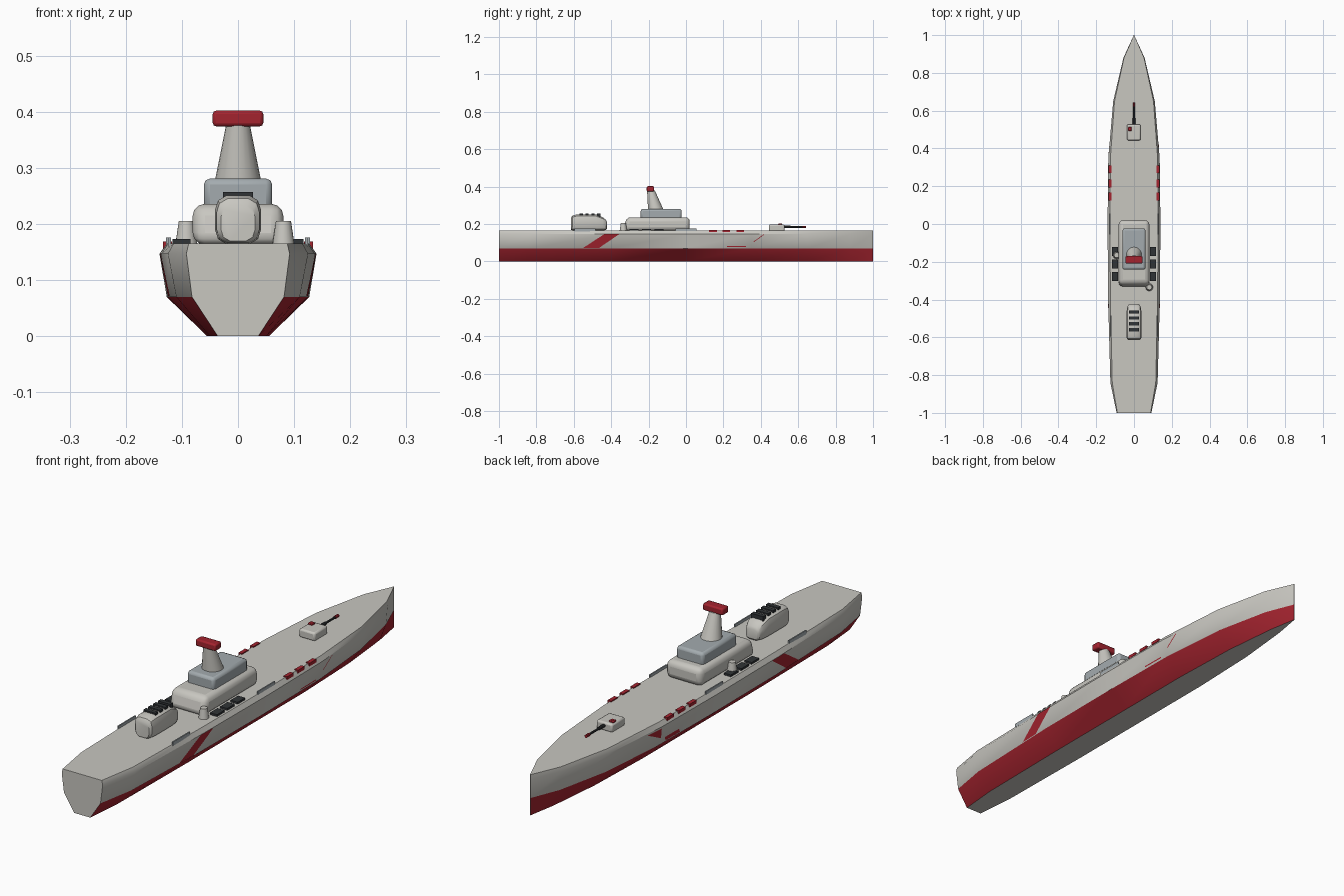
import bpy, bmesh, math
from mathutils import Vector

if "Cube" in bpy.data.objects:
    bpy.data.objects.remove(bpy.data.objects["Cube"])


def material(name, rgb):
    m = bpy.data.materials.new(name)
    m.diffuse_color = (*rgb, 1)
    m.use_nodes = True
    m.node_tree.nodes["Principled BSDF"].inputs["Base Color"].default_value = m.diffuse_color
    return m


GREY = material("light grey", (0.58, 0.57, 0.53))
RED = material("deep red", (0.37, 0.017, 0.028))
BLUE = material("blue grey", (0.37, 0.41, 0.43))
DARK = material("charcoal", (0.03, 0.034, 0.037))


def finish(name, bm, mat, bevel=0, segments=2, smooth=True):
    bmesh.ops.recalc_face_normals(bm, faces=bm.faces)
    me = bpy.data.meshes.new(name)
    bm.to_mesh(me)
    bm.free()
    me.materials.append(mat)
    ob = bpy.data.objects.new(name, me)
    bpy.context.collection.objects.link(ob)
    if bevel:
        mod = ob.modifiers.new("bevel", "BEVEL")
        mod.width, mod.segments = bevel, segments
    if smooth:
        bpy.ops.object.select_all(action='DESELECT')
        ob.select_set(True)
        bpy.context.view_layer.objects.active = ob
        bpy.ops.object.shade_smooth_by_angle(angle=math.radians(35))
    return ob


def box(name, lo, hi, mat, bevel=0, segments=2, rear_slope=0):
    bm = bmesh.new()
    bmesh.ops.create_cube(bm, size=1)
    for v in bm.verts:
        v.co = Vector([(a + b) / 2 + c * (b - a) for a, b, c in zip(lo, hi, v.co)])
        if v.co.z > (lo[2] + hi[2]) / 2 and v.co.y < (lo[1] + hi[1]) / 2:
            v.co.y += rear_slope
    return finish(name, bm, mat, bevel, segments, bool(bevel))


def loft(rings):
    bm = bmesh.new()
    rows = [[bm.verts.new(p) for p in r] for r in rings]
    n = len(rows[0])
    for a, b in zip(rows, rows[1:]):
        for i in range(n):
            j = (i + 1) % n
            bm.faces.new((a[i], a[j], b[j], b[i]))
    bm.faces.new(rows[0])
    bm.faces.new(rows[-1])
    return bm


def circle(x, y, z, r, n=20):
    return [(x + r * math.cos(2 * math.pi * i / n),
             y + r * math.sin(2 * math.pi * i / n), z) for i in range(n)]


# Hull: y, then half widths at keel, chine, knuckle and deck
LEVELS = (0, 0.07, 0.147, 0.165)
STATIONS = [
    (-1.0, 0.036, 0.082, 0.092, 0.088),
    (-0.84, 0.050, 0.110, 0.125, 0.115),
    (-0.4, 0.055, 0.125, 0.137, 0.125),
    (0.0, 0.055, 0.127, 0.140, 0.127),
    (0.35, 0.055, 0.123, 0.136, 0.125),
    (0.65, 0.045, 0.098, 0.110, 0.103),
    (0.88, 0.022, 0.049, 0.056, 0.053),
    (1.0, 0.001, 0.001, 0.001, 0.001)]
rings = []
for y, *ws in STATIONS:
    side = [(w, y, z) for w, z in zip(ws, LEVELS)]
    rings.append(side + [(-x, yy, z) for x, yy, z in reversed(side)])
hull = finish("hull", loft(rings), GREY)
hull.data.materials.append(RED)
for p in hull.data.polygons:
    if p.center.z < 0.07 and abs(p.normal.z) < 0.95 and abs(p.normal.y) < 0.9:
        p.material_index = 1


def side_x(y, z):
    """Half width of the hull side between chine and knuckle."""
    for a, b in zip(STATIONS, STATIONS[1:]):
        if a[0] <= y <= b[0]:
            t = (y - a[0]) / (b[0] - a[0])
            c, k = (a[i] + t * (b[i] - a[i]) for i in (2, 3))
            return c + (k - c) * (z - 0.07) / 0.077


def side_plate(name, side, low, high, z0, z1, steps=6):
    """Thin red paint plate; low and high are the y ranges at z0 and z1."""
    bm = bmesh.new()
    grid = []
    for i in range(steps + 1):
        t, row = i / steps, []
        z = z0 + t * (z1 - z0)
        for j in range(steps + 1):
            a, b = (low[k] + t * (high[k] - low[k]) for k in (0, 1))
            y = a + (b - a) * j / steps
            row.append([bm.verts.new((side * (side_x(y, z) + d), y, z)) for d in (-0.002, 0.0015)])
        grid.append(row)
    for i in range(steps):
        for j in range(steps):
            for k in (0, 1):
                q = [grid[i][j][k], grid[i][j + 1][k], grid[i + 1][j + 1][k], grid[i + 1][j][k]]
                bm.faces.new(q)
    finish(name, bm, RED, smooth=False)


for s, tag in ((1, "right"), (-1, "left")):
    # Painted slanted stripe on the hull side
    side_plate(f"stripe_{tag}", s, (-0.55, -0.465), (-0.435, -0.355), 0.072, 0.147)
    # Red deck edge markers
    for i, y in enumerate((0.145, 0.215, 0.29)):
        box(f"edge_marker_{tag}_{i}", (s * 0.126 - 0.008, y - 0.021, 0.156),
            (s * 0.126 + 0.008, y + 0.021, 0.169), RED)
    # Low rails at the deck edge
    for i, y in enumerate((-0.54, 0.0)):
        x = 0.122 if i == 0 else 0.126
        box(f"edge_rail_{tag}_{i}", (s * x - 0.0025, y - 0.055, 0.16),
            (s * x + 0.0025, y + 0.055, 0.176), BLUE)
    # Dark launch cells beside the superstructure
    for i, y in enumerate((-0.145, -0.212, -0.278)):
        box(f"launch_cell_{tag}_{i}", (s * 0.101 - 0.016, y - 0.024, 0.16),
            (s * 0.101 + 0.016, y + 0.024, 0.173), DARK)

# Small painted bow marks
side_plate("bow_mark_right", 1, (0.22, 0.32), (0.22, 0.32), 0.077, 0.082)
side_plate("bow_slash_right", 1, (0.36, 0.366), (0.415, 0.421), 0.105, 0.145)
side_plate("bow_mark_left", -1, (0.22, 0.31), (0.23, 0.32), 0.075, 0.092)
side_plate("bow_slash_left", -1, (0.345, 0.35), (0.35, 0.43), 0.1, 0.14)

# Superstructure tiers
box("deckhouse", (-0.081, -0.337, 0.163), (0.081, 0.02, 0.236), GREY, 0.022, 3, 0.02)
box("bridge", (-0.061, -0.242, 0.225), (0.061, -0.023, 0.281), BLUE, 0.011, 2)

# Raked mast and red sensor bar
finish("mast", loft([circle(0, -0.162, 0.278, 0.041), circle(0, -0.187, 0.378, 0.021)]), GREY)
box("sensor_bar", (-0.045, -0.21, 0.374), (0.045, -0.17, 0.402), RED, 0.006, 2)

# Small funnels
for tag, x, y in (("right", 0.081, -0.335), ("left", -0.092, -0.165)):
    finish(f"funnel_{tag}", loft([circle(x, y, 0.162, 0.02), circle(x, y, 0.205, 0.0135)]), GREY)


# Aft rounded housing with dark vents
def chamfered(y, w, z0, z1):
    c, d = w * 0.5, (z1 - z0) * 0.3
    half = [(c, z0), (w * 0.87, z0 + d * 0.35), (w, z0 + d), (w, z1 - d),
            (w * 0.87, z1 - d * 0.35), (c, z1)]
    return [(x, y, z) for x, z in half] + [(-x, y, z) for x, z in reversed(half)]


finish("aft_housing", loft([
    chamfered(-0.615, 0.030, 0.170, 0.233), chamfered(-0.607, 0.038, 0.166, 0.245),
    chamfered(-0.585, 0.041, 0.164, 0.251), chamfered(-0.48, 0.041, 0.164, 0.251),
    chamfered(-0.445, 0.037, 0.165, 0.236), chamfered(-0.428, 0.031, 0.168, 0.222),
    chamfered(-0.423, 0.024, 0.174, 0.212)]), GREY)
for i in range(4):
    y = -0.466 - 0.0315 * i
    box(f"vent_{i}", (-0.027, y - 0.009, 0.235), (0.027, y + 0.009, 0.257), DARK)

# Forward gun
box("gun_turret", (-0.037, 0.443, 0.162), (0.035, 0.527, 0.197), GREY, 0.007, 2)
box("gun_sight", (-0.032, 0.493, 0.19), (-0.012, 0.513, 0.204), RED, 0.003, 1)


def tube(name, y0, y1, r, mat):
    finish(name, loft([[(x, y, z) for x, z, _ in circle(0, 0.184, 0, r, 10)] for y in (y0, y1)]), mat)


tube("gun_barrel", 0.515, 0.63, 0.0045, DARK)
tube("gun_sleeve", 0.52, 0.56, 0.007, DARK)
tube("gun_muzzle", 0.622, 0.642, 0.0065, RED)
